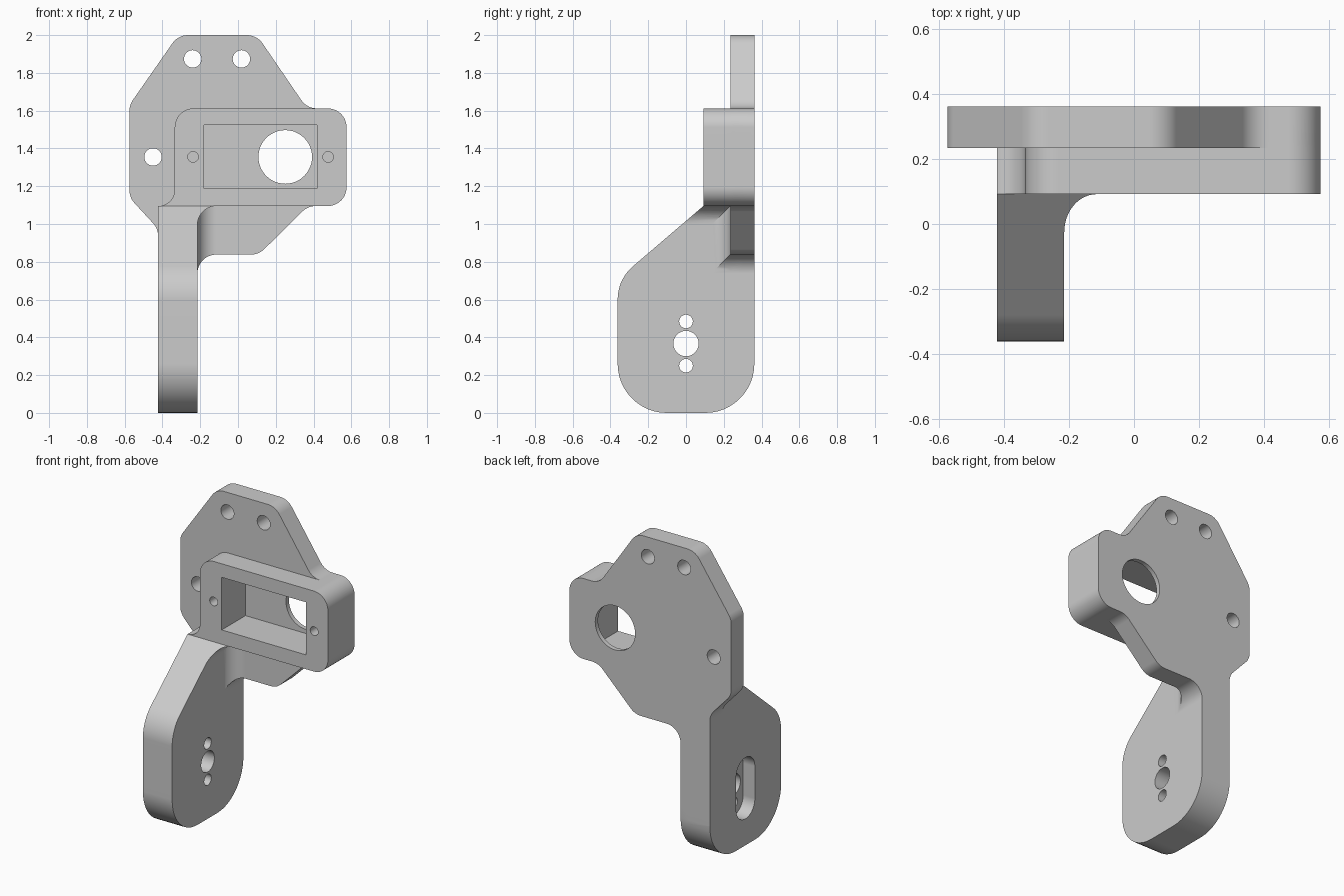
import bpy, bmesh
from math import cos, sin, tan, pi
from mathutils import Vector

if "Cube" in bpy.data.objects:
    bpy.data.objects.remove(bpy.data.objects["Cube"])

BACK, PLATE_FRONT, BOX_FRONT = 0.362, 0.235, 0.092


def rounded(corners):
    """Outline with filleted corners; each corner is (u, v) or (u, v, radius)."""
    out, n = [], len(corners)
    for i, c in enumerate(corners):
        p = Vector(c[:2])
        if len(c) == 2:
            out.append(p)
            continue
        a = (Vector(corners[i - 1][:2]) - p).normalized()
        b = (Vector(corners[(i + 1) % n][:2]) - p).normalized()
        inner = a.angle(b)
        t = c[2] / tan(inner / 2)
        centre = p + (a + b).normalized() * c[2] / sin(inner / 2)
        start, end = p + a * t - centre, p + b * t - centre
        sweep = start.angle_signed(end)      # clockwise positive
        steps = max(4, round(abs(sweep) / (pi / 24)))
        for k in range(steps + 1):
            s = -sweep * k / steps
            out.append(centre + Vector((start.x * cos(s) - start.y * sin(s),
                                        start.x * sin(s) + start.y * cos(s))))
    return out


def circle(u, v, r, n=48):
    return [Vector((u + r * cos(2 * pi * k / n), v + r * sin(2 * pi * k / n)))
            for k in range(n)]


def prism(name, outline, axis, lo, hi):
    """Extrude a 2D outline along the given axis from lo to hi."""
    place = {'x': lambda u, v, w: (w, u, v),
             'y': lambda u, v, w: (u, w, v),
             'z': lambda u, v, w: (u, v, w)}[axis]
    bm = bmesh.new()
    low = [bm.verts.new(place(p[0], p[1], lo)) for p in outline]
    high = [bm.verts.new(place(p[0], p[1], hi)) for p in outline]
    bm.faces.new(low)
    bm.faces.new(high)
    for i in range(len(low)):
        bm.faces.new((low[i - 1], low[i], high[i], high[i - 1]))
    bmesh.ops.recalc_face_normals(bm, faces=bm.faces)
    mesh = bpy.data.meshes.new(name)
    bm.to_mesh(mesh)
    bm.free()
    ob = bpy.data.objects.new(name, mesh)
    bpy.context.collection.objects.link(ob)
    return ob


def combine(target, other, operation):
    """Apply a boolean and discard the second operand."""
    mod = target.modifiers.new("boolean", 'BOOLEAN')
    mod.operation, mod.object, mod.solver = operation, other, 'EXACT'
    bpy.context.view_layer.objects.active = target
    bpy.ops.object.modifier_apply(modifier=mod.name)
    bpy.data.objects.remove(other)


# Pocket box and leg: front silhouette intersected with side silhouette
bracket = prism("servo_bracket", rounded([
    (-0.335, 1.612, 0.1), (0.575, 1.612, 0.1), (0.575, 1.095, 0.1),
    (-0.215, 1.095, 0.1), (-0.215, -0.1), (-0.423, -0.1),
    (-0.423, 1.095), (-0.335, 1.095, 0.087)]), 'y', -0.5, BACK)
side = prism("side_profile", rounded([
    (0.5, 1.8), (BOX_FRONT, 1.8), (BOX_FRONT, 1.095), (-0.362, 0.707, 0.23),
    (-0.362, 0, 0.26), (BACK, 0, 0.26), (BACK, 0.5), (0.5, 0.5)]), 'x', -0.7, 0.7)
combine(bracket, side, 'INTERSECT')

# Back plate, its lower tab merging into the leg
plate_outline = rounded([
    (-0.317, 2, 0.1), (0.1, 2, 0.1), (0.365, 1.612, 0.1), (0.575, 1.612, 0.1),
    (0.575, 1.095, 0.1), (0.37, 1.095, 0.1), (0.11, 0.838, 0.1),
    (-0.215, 0.838, 0.1), (-0.215, 0.6), (-0.423, 0.6), (-0.423, 0.975, 0.1),
    (-0.575, 1.14, 0.1), (-0.575, 1.63, 0.1)])
plate = prism("back_plate", plate_outline, 'y', PLATE_FRONT, BACK)

# Upright fillet between plate front and leg, trimmed to the plate outline
fillet = prism("leg_fillet", rounded([
    (-0.3, 0.3), (-0.3, 0.1), (-0.215, 0.1), (-0.215, PLATE_FRONT, 0.1),
    (-0.06, PLATE_FRONT), (-0.06, 0.3)]), 'z', 0.65, 1.15)
combine(fillet, prism("trim", plate_outline, 'y', 0.05, 0.34), 'INTERSECT')
combine(bracket, plate, 'UNION')
combine(bracket, fillet, 'UNION')

# Rectangular pocket with round opening, screw holes and leg slot
cuts = [([(-0.18, 1.187), (0.418, 1.187), (0.418, 1.525), (-0.18, 1.525)], 'y', 0, 0.333),
        (circle(0.25, 1.355, 0.142), 'y', 0.25, 0.5),
        (rounded([(-0.095, 0.17, 0.094), (0.095, 0.17, 0.094),
                  (0.095, 0.564, 0.094), (-0.095, 0.564, 0.094)]), 'x', -0.6, -0.34)]
cuts += [(circle(u, v, 0.046), 'y', 0, 0.5)
         for u, v in ((-0.24, 1.874), (0.018, 1.874), (-0.45, 1.355))]
cuts += [(circle(u, 1.355, 0.028), 'y', 0, 0.235) for u in (-0.238, 0.477)]
cuts += [(circle(0, v, r), 'x', -0.5, -0.1)
         for v, r in ((0.25, 0.036), (0.367, 0.067), (0.484, 0.036))]
for outline, axis, lo, hi in cuts:
    combine(bracket, prism("cutter", outline, axis, lo, hi), 'DIFFERENCE')

# Smooth fillets, crisp edges
bpy.ops.object.select_all(action='DESELECT')
bracket.select_set(True)
bpy.context.view_layer.objects.active = bracket
bpy.ops.object.shade_smooth_by_angle(angle=pi / 9)
weighted = bracket.modifiers.new("weighted_normals", 'WEIGHTED_NORMAL')
weighted.keep_sharp = True
